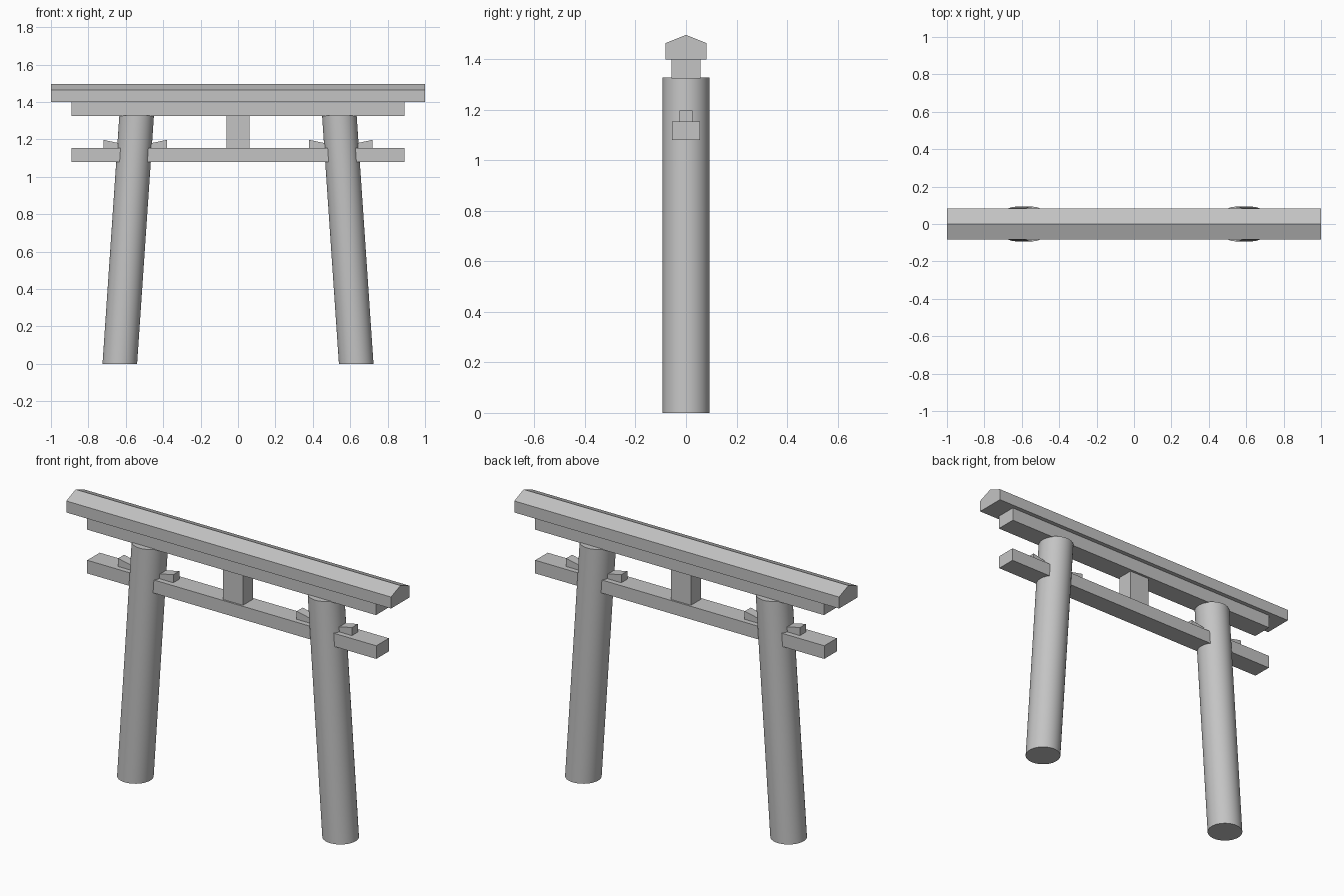
import bpy
import bmesh
import math

cube = bpy.data.objects.get("Cube")
if cube:
    bpy.data.objects.remove(cube, do_unlink=True)

GREY = (0.55, 0.55, 0.55, 1)
stone = bpy.data.materials.new("grey stone")
stone.use_nodes = True
stone.diffuse_color = GREY
stone.node_tree.nodes["Principled BSDF"].inputs["Base Color"].default_value = GREY


def finish(name, bm):
    bmesh.ops.recalc_face_normals(bm, faces=bm.faces)
    mesh = bpy.data.meshes.new(name)
    bm.to_mesh(mesh)
    bm.free()
    mesh.materials.append(stone)
    obj = bpy.data.objects.new(name, mesh)
    bpy.context.collection.objects.link(obj)
    return obj


def extrude(name, points, vector):
    """Solid made by sweeping a flat profile along a vector."""
    bm = bmesh.new()
    face = bm.faces.new([bm.verts.new(p) for p in points])
    swept = bmesh.ops.extrude_face_region(bm, geom=[face], use_keep_orig=True)
    moved = [v for v in swept["geom"] if isinstance(v, bmesh.types.BMVert)]
    bmesh.ops.translate(bm, verts=moved, vec=vector)
    return finish(name, bm)


def beam(name, half_x, half_y, low, high):
    profile = [(-half_x, -half_y, low), (-half_x, half_y, low),
               (-half_x, half_y, high), (-half_x, -half_y, high)]
    return extrude(name, profile, (2 * half_x, 0, 0))


# Horizontal beams and the centre strut
lintel_low, lintel_high = 1.325, 1.4
tie_low, tie_high = 1.08, 1.153
beam("upper_beam", 0.89, 0.058, lintel_low, lintel_high)
beam("tie_beam", 0.89, 0.055, tie_low, tie_high)
beam("centre_strut", 0.062, 0.045, tie_high, lintel_low)

# Ridged top beam
ridge = [(-1, -0.082, lintel_high), (-1, 0.082, lintel_high),
         (-1, 0.082, 1.464), (-1, 0, 1.497), (-1, -0.082, 1.464)]
extrude("ridged_top_beam", ridge, (2, 0, 0))

# Leaning pillars with level ends, and the wedges on either side of them
radius, foot_x, head_x, pillar_top = 0.0925, 0.632, 0.542, 1.328
for side, label in ((1, "left"), (-1, "right")):
    ring = [(side * foot_x + radius * math.cos(a), radius * math.sin(a), 0)
            for a in (math.tau * i / 48 for i in range(48))]
    pillar = extrude(label + "_pillar", ring, (side * (head_x - foot_x), 0, pillar_top))
    bpy.ops.object.select_all(action="DESELECT")
    pillar.select_set(True)
    bpy.context.view_layer.objects.active = pillar
    bpy.ops.object.shade_smooth_by_angle(angle=math.radians(40))

    for out, place in ((1, "outer"), (-1, "inner")):
        middle, tip = side * 0.55, side * (0.55 + out * 0.17)
        profile = [(middle, -0.026, tie_high), (tip, -0.026, tie_high),
                   (tip, -0.026, 1.198), (middle, -0.026, 1.162)]
        extrude(f"{label}_{place}_wedge", profile, (0, 0.052, 0))
